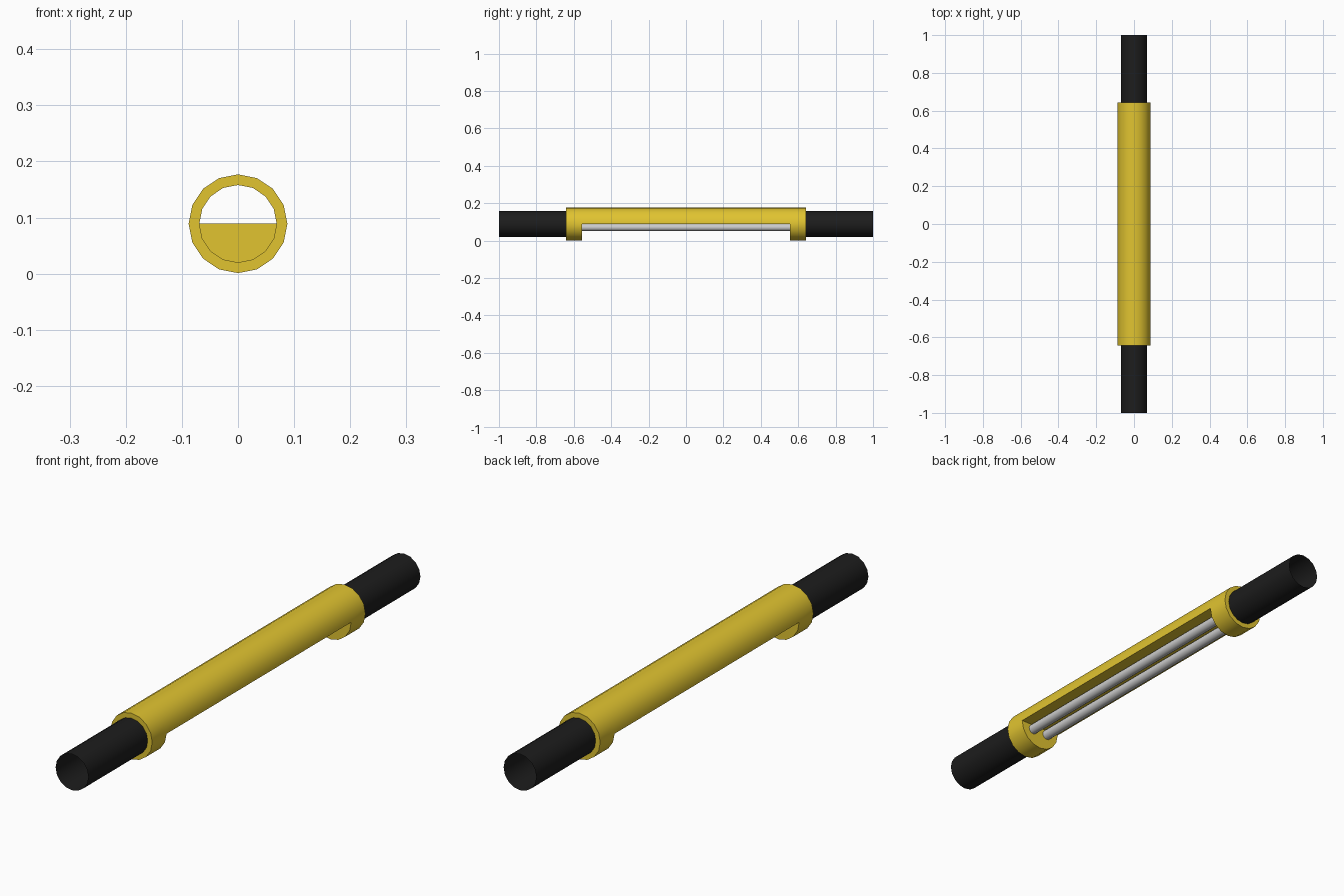
import bpy, bmesh
from math import cos, sin, pi, radians

if "Cube" in bpy.data.objects:
    bpy.data.objects.remove(bpy.data.objects["Cube"])

N = 16
ZC = 0.089                            # height of the long axis
R_OUT, R_IN, R_ROD = 0.088, 0.069, 0.019
Y_END, Y_WALL = 0.642, 0.556


def material(name, rgb):
    m = bpy.data.materials.new(name)
    m.diffuse_color = (*rgb, 1)
    m.use_nodes = True
    m.node_tree.nodes["Principled BSDF"].inputs["Base Color"].default_value = m.diffuse_color
    return m


yellow = material("yellow", (0.75, 0.55, 0.03))
black = material("black", (0.012, 0.012, 0.012))


def ring(bm, r, y, x=0, z=ZC):
    return [bm.verts.new((x + r * cos(2 * pi * i / N), y, z + r * sin(2 * pi * i / N)))
            for i in range(N)]


def bridge(bm, a, b, count=N):
    for i in range(count):
        j = (i + 1) % N
        bm.faces.new((a[i], a[j], b[j], b[i]))


def finish(bm, name, mat=None):
    me = bpy.data.meshes.new(name)
    bm.to_mesh(me)
    bm.free()
    ob = bpy.data.objects.new(name, me)
    bpy.context.collection.objects.link(ob)
    if mat:
        me.materials.append(mat)
    bpy.ops.object.select_all(action='DESELECT')
    ob.select_set(True)
    bpy.context.view_layer.objects.active = ob
    bpy.ops.object.shade_smooth_by_angle(angle=radians(35))
    return ob


def open_tube(name, r, y0, y1, x=0, z=ZC, mat=None):
    bm = bmesh.new()
    bridge(bm, ring(bm, r, y1, x, z), ring(bm, r, y0, x, z))
    bm.normal_update()
    f = bm.faces[:][0]
    c = f.calc_center_median()
    if f.normal.x * (c.x - x) + f.normal.z * (c.z - z) < 0:
        bmesh.ops.reverse_faces(bm, faces=bm.faces[:])
    return finish(bm, name, mat)


# Housing: a round bar with its underside notched between two end collars
bm = bmesh.new()
outer = [ring(bm, R_OUT, y) for y in (-Y_END, -Y_WALL, Y_WALL, Y_END)]
bridge(bm, outer[0], outer[1])
bridge(bm, outer[1], outer[2], N // 2)
bridge(bm, outer[2], outer[3])
for end in (outer[0], outer[3]):
    bridge(bm, end, ring(bm, R_IN, end[0].co.y))
# Half-disc notch walls and flat notch ceiling
for wall in (outer[1], outer[2]):
    bm.faces.new(wall[N // 2:] + wall[:1])
bm.faces.new((outer[1][0], outer[2][0], outer[2][N // 2], outer[1][N // 2]))
bmesh.ops.recalc_face_normals(bm, faces=bm.faces[:])
finish(bm, "housing", yellow)

# Hollow tubes at both ends
open_tube("front_tube", R_IN, -1, -Y_END + 0.02, mat=black)
open_tube("back_tube", R_IN, Y_END - 0.02, 1, mat=black)

# Pair of rods under the notch ceiling
for name, x in (("left_rod", -0.034), ("right_rod", 0.034)):
    open_tube(name, R_ROD, -Y_WALL, Y_WALL, x, 0.07)
